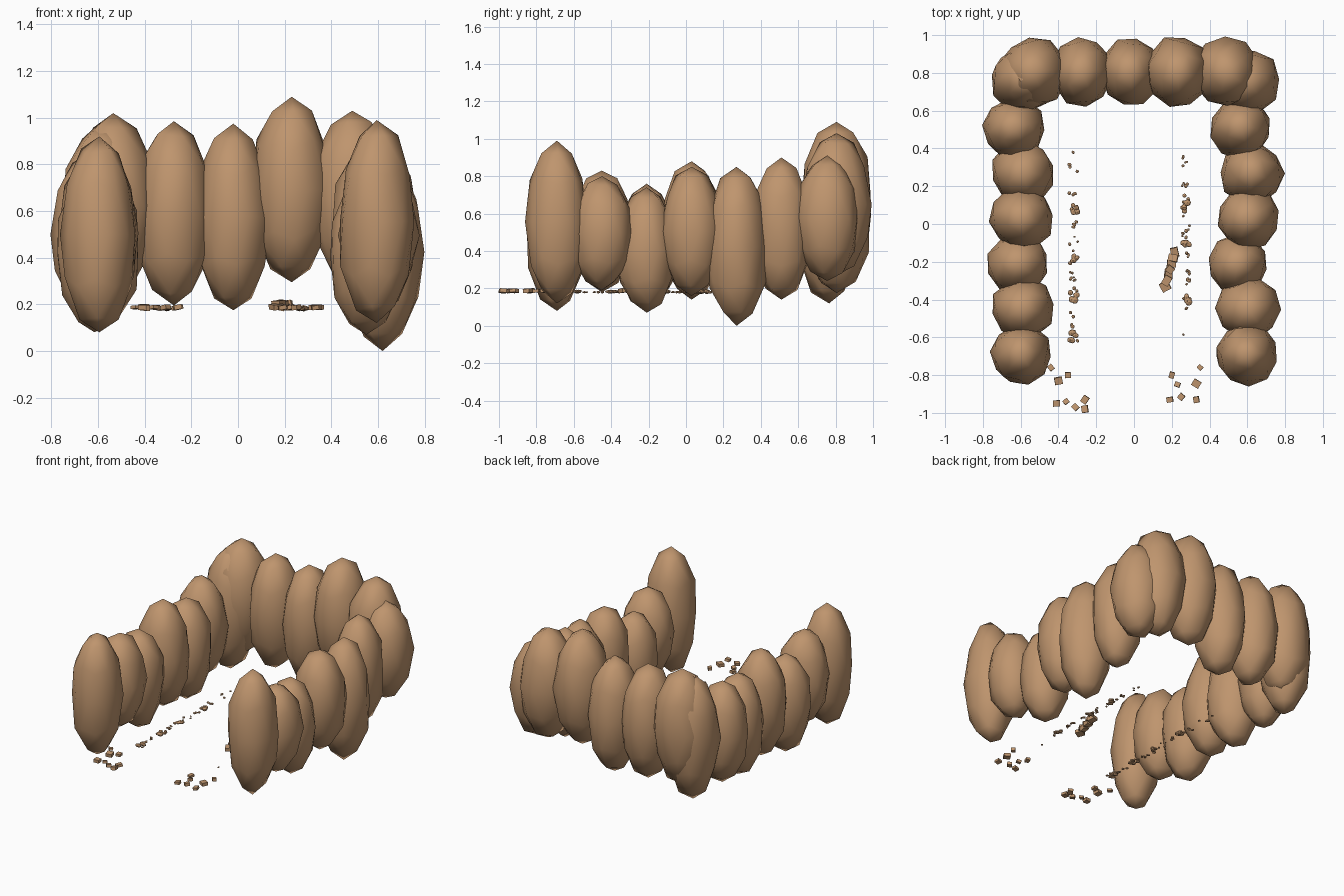
import bpy
import bmesh
import random
from math import pi
from mathutils import Euler, Matrix, Vector

cube = bpy.data.objects.get("Cube")
if cube:
    bpy.data.objects.remove(cube, do_unlink=True)

rng = random.Random(4)

stone = bpy.data.materials.new("warm_sandstone")
stone.use_nodes = True
stone.diffuse_color = (0.52, 0.30, 0.155, 1)
stone.node_tree.nodes["Principled BSDF"].inputs["Base Color"].default_value = stone.diffuse_color


def finish(bm, name, smooth):
    mesh = bpy.data.meshes.new(name)
    bm.to_mesh(mesh)
    bm.free()
    mesh.materials.append(stone)
    for face in mesh.polygons:
        face.use_smooth = smooth
    obj = bpy.data.objects.new(name, mesh)
    bpy.context.collection.objects.link(obj)
    return obj


def boulder(name, x, y, bottom, top, radius_x, radius_y):
    """Tall faceted boulder with pointed ends and a slightly uneven girth."""
    bm = bmesh.new()
    bmesh.ops.create_icosphere(bm, subdivisions=2, radius=1)
    spin = Matrix.Rotation(rng.uniform(0, 2 * pi), 3, "Z")
    half = (top - bottom) / 2
    for vert in bm.verts:
        point = spin @ vert.co
        girth = rng.uniform(0.94, 1.07)
        lift = 1 if abs(point.z) > 0.99 else rng.uniform(0.97, 1.03)
        vert.co = Vector((x + point.x * radius_x * girth,
                          y + point.y * radius_y * girth,
                          bottom + half * (1 + point.z * lift)))
    return finish(bm, name, True)


def add_stone(bm, centre, size, blocky):
    """Small loose stone: a turned block or a faceted pebble."""
    scale = Vector([size * rng.uniform(0.75, 1.1) for axis in range(3)])
    scale.z *= 0.6
    turn = Euler((rng.uniform(-0.2, 0.2), rng.uniform(-0.2, 0.2), rng.uniform(0, pi)))
    matrix = Matrix.LocRotScale(Vector(centre), turn, scale)
    if blocky:
        bmesh.ops.create_cube(bm, size=1, matrix=matrix)
    else:
        bmesh.ops.create_icosphere(bm, subdivisions=1, radius=0.5, matrix=matrix)


# Side rows, front to back: x, bottom, top, radius
left_row = [(-0.595, 0.08, 0.92, 0.163), (-0.59, 0.18, 0.83, 0.165),
            (-0.615, 0.08, 0.76, 0.165), (-0.595, 0.14, 0.88, 0.168),
            (-0.585, 0.10, 0.80, 0.168), (-0.635, 0.15, 0.85, 0.163)]
right_row = [(0.595, 0.12, 0.99, 0.165), (0.605, 0.19, 0.80, 0.165),
             (0.55, 0.07, 0.74, 0.16), (0.605, 0.16, 0.85, 0.166),
             (0.62, 0.0, 0.85, 0.17), (0.565, 0.14, 0.90, 0.163)]
for side, row in (("left_hand", left_row), ("right_hand", right_row)):
    for i, (x, bottom, top, radius) in enumerate(row):
        boulder(f"{side}_row_boulder_{i + 1}", x, -0.69 + 0.24 * i,
                bottom, top, radius, radius)

# Corner boulders
boulder("corner_boulder_1", -0.59, 0.765, 0.12, 0.98, 0.168, 0.175)
boulder("corner_boulder_2", 0.60, 0.755, 0.24, 0.91, 0.17, 0.172)

# Back wall
back_row = [(-0.535, 0.22, 1.02, 0.18), (-0.275, 0.195, 0.985, 0.168),
            (-0.02, 0.175, 0.975, 0.165), (0.23, 0.295, 1.09, 0.172),
            (0.49, 0.27, 1.03, 0.178)]
for i, (x, bottom, top, radius) in enumerate(back_row):
    boulder(f"back_wall_boulder_{i + 1}", x, 0.805, bottom, top, radius, 0.185)

# Pebble trails running down the inside of each row
for name, x, clusters in (("left_pebble_trail", -0.32, (0.09, -0.2, -0.38, -0.6)),
                          ("right_pebble_trail", 0.275, (0.1, -0.1, -0.4))):
    bm = bmesh.new()
    for i in range(36):
        y = rng.uniform(-0.64, 0.44)
        add_stone(bm, (x + rng.uniform(-0.025, 0.025), y, 0.18), rng.uniform(0.014, 0.026), False)
    for y in clusters:
        for i in range(4):
            spot = (x + rng.uniform(-0.02, 0.02), y + rng.uniform(-0.03, 0.03), 0.183)
            add_stone(bm, spot, rng.uniform(0.028, 0.048), False)
    finish(bm, name, False)

# Loose blocks scattered at the open end
bm = bmesh.new()
blocks = [(-0.44, -0.76), (-0.40, -0.83), (-0.35, -0.80), (-0.41, -0.95),
          (-0.36, -0.94), (-0.31, -0.97), (-0.26, -0.93), (-0.26, -0.98),
          (0.35, -0.76), (0.20, -0.80), (0.23, -0.85), (0.33, -0.845),
          (0.25, -0.915), (0.19, -0.93), (0.33, -0.93)]
for x, y in blocks:
    add_stone(bm, (x, y, 0.187), rng.uniform(0.03, 0.045), True)
finish(bm, "scattered_blocks", False)

# Short line of stacked blocks
bm = bmesh.new()
for i in range(7):
    t = i / 6
    add_stone(bm, (0.165 + 0.05 * t, -0.33 + 0.18 * t, 0.19 + 0.012 * (i % 2)), 0.048, True)
finish(bm, "block_line", False)
